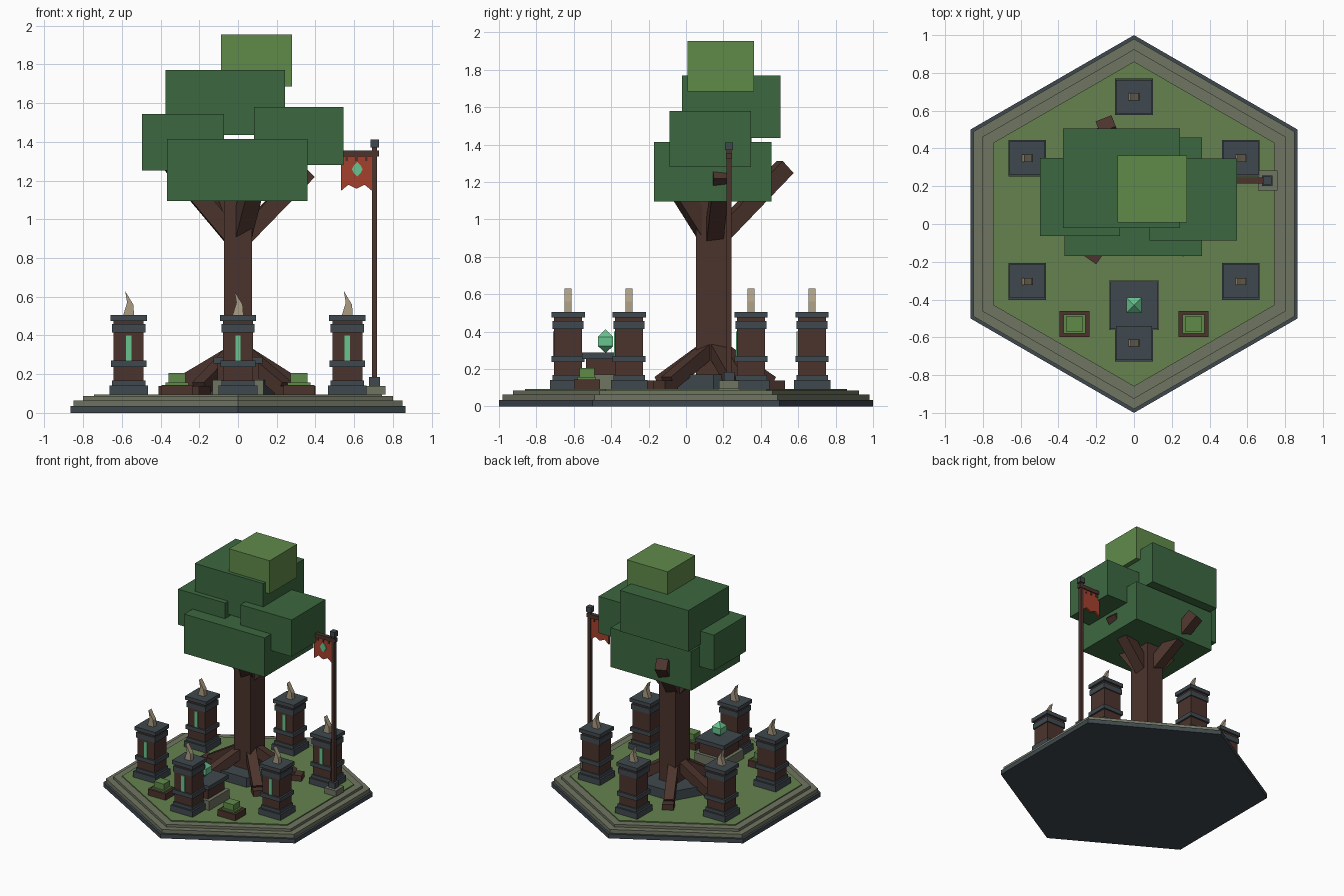
import bpy, bmesh, math
from mathutils import Vector, Matrix

if "Cube" in bpy.data.objects:
    bpy.data.objects.remove(bpy.data.objects["Cube"])


def material(name, r, g, b):
    m = bpy.data.materials.new(name)
    lin = [((c / 255 + 0.055) / 1.055) ** 2.4 for c in (r, g, b)]
    m.diffuse_color = (*lin, 1)
    m.use_nodes = True
    m.node_tree.nodes["Principled BSDF"].inputs["Base Color"].default_value = m.diffuse_color
    return m


SLATE = material("slate", 64, 73, 78)
STONE = material("stone", 112, 117, 97)
GRASS = material("grass", 102, 130, 78)
LEAF = material("dark_leaf", 60, 104, 64)
LIGHT_LEAF = material("light_leaf", 96, 139, 74)
WOOD = material("wood", 76, 52, 45)
CRYSTAL = material("crystal_green", 104, 196, 142)
HORN = material("horn", 172, 158, 132)
RED = material("banner_red", 165, 64, 44)


def finish(name, bm, mat):
    bmesh.ops.recalc_face_normals(bm, faces=bm.faces)
    me = bpy.data.meshes.new(name)
    bm.to_mesh(me)
    bm.free()
    me.materials.append(mat)
    ob = bpy.data.objects.new(name, me)
    bpy.context.collection.objects.link(ob)
    return ob


def box(name, mat, x, y, z, rot=0.0):
    """Box from (min, max) ranges, optionally turned about its own vertical axis."""
    bm = bmesh.new()
    centre = Vector([(r[0] + r[1]) / 2 for r in (x, y, z)])
    size = [r[1] - r[0] for r in (x, y, z)]
    m = Matrix.Translation(centre) @ Matrix.Rotation(rot, 4, 'Z') @ Matrix.Diagonal((*size, 1))
    bmesh.ops.create_cube(bm, size=1, matrix=m)
    return finish(name, bm, mat)


def block(name, mat, cx, cy, w, d, z0, z1, rot=0.0):
    return box(name, mat, (cx - w / 2, cx + w / 2), (cy - d / 2, cy + d / 2), (z0, z1), rot)


def hexagon(name, mat, r, z0, z1, cy=0.0, turn=math.pi / 2):
    bm = bmesh.new()
    ring = [bm.verts.new((r * math.cos(turn + i * math.pi / 3),
                          cy + r * math.sin(turn + i * math.pi / 3), z0)) for i in range(6)]
    extrude(bm, bm.faces.new(ring), (0, 0, z1 - z0))
    return finish(name, bm, mat)


def extrude(bm, face, vec):
    new = bmesh.ops.extrude_face_region(bm, geom=[face])["geom"]
    bmesh.ops.translate(bm, vec=vec, verts=[v for v in new if isinstance(v, bmesh.types.BMVert)])


def plate(name, mat, pts, cx, cy, thick):
    """Front-facing (x, z) outline thickened along y."""
    bm = bmesh.new()
    f = bm.faces.new([bm.verts.new((cx + x, cy - thick / 2, z)) for x, z in pts])
    extrude(bm, f, (0, thick, 0))
    return finish(name, bm, mat)


def beam(name, mat, a, b, w):
    a, b = Vector(a), Vector(b)
    d = b - a
    rot = d.to_track_quat('Z', 'Y').to_matrix().to_4x4()
    m = Matrix.Translation((a + b) / 2) @ rot @ Matrix.Diagonal((w, w, d.length, 1))
    bm = bmesh.new()
    bmesh.ops.create_cube(bm, size=1, matrix=m)
    return finish(name, bm, mat)


# Stepped hexagonal ground
hexagon("ground_rim", SLATE, 1.0, 0, 0.035)
hexagon("ground_lower_step", STONE, 0.98, 0.035, 0.065)
hexagon("ground_upper_step", STONE, 0.925, 0.065, 0.086)
hexagon("ground_grass", GRASS, 0.86, 0.086, 0.094)

# Ring of six horned pillars
G = 0.094
horn_outline = [(-0.028, 0.505), (0.028, 0.505), (0.024, 0.56), (0.005, 0.59),
                (-0.018, 0.63), (-0.008, 0.57)]
for i in range(6):
    ang = math.pi / 2 + i * math.pi / 3
    px, py = 0.652 * math.cos(ang), 0.022 + 0.652 * math.sin(ang)
    block("pillar_foot", SLATE, px, py, 0.2, 0.195, G, 0.142)
    block("pillar_shaft", WOOD, px, py, 0.155, 0.15, 0.142, 0.475)
    block("pillar_lower_band", SLATE, px, py, 0.172, 0.168, 0.142, 0.168)
    block("pillar_middle_band", SLATE, px, py, 0.182, 0.176, 0.237, 0.27)
    block("pillar_upper_band", SLATE, px, py, 0.172, 0.166, 0.415, 0.458)
    block("pillar_cap", SLATE, px, py, 0.188, 0.178, 0.475, 0.505)
    block("pillar_light", CRYSTAL, px, py - 0.078, 0.028, 0.008, 0.27, 0.4)
    plate("pillar_horn", HORN, horn_outline, px, py, 0.038)

# Tree trunk on its slate plinth
TY = 0.147
hexagon("tree_plinth", SLATE, 0.25, G, 0.17, TY, 0)
block("trunk", WOOD, 0, TY, 0.147, 0.187, G, 1.2)

# Roots ending in small blocks
for deg in (-45, 20, 118, 180, 235):
    c, s = math.cos(math.radians(deg)), math.sin(math.radians(deg))
    beam("root", WOOD, (0.03 * c, TY + 0.03 * s, 0.31),
         (0.34 * c, TY + 0.34 * s, 0.125), 0.075)
    block("root_tip", WOOD, 0.36 * c, TY + 0.36 * s, 0.1, 0.085, G, 0.14, math.radians(deg))

# Branches
for end in ((0.36, 0.19, 1.25), (-0.34, 0.12, 1.28), (0.1, -0.1, 1.26), (-0.15, 0.53, 1.28)):
    d = Vector((end[0], end[1] - TY, 0)).normalized() * 0.03
    beam("branch", WOOD, (d.x, TY + d.y, 0.91), end, 0.09)

# Blocky foliage
box("foliage_bottom", LEAF, (-0.367, 0.36), (-0.17, 0.457), (1.095, 1.415))
box("foliage_upper", LEAF, (-0.375, 0.243), (-0.022, 0.505), (1.435, 1.77))
box("foliage_right", LEAF, (0.082, 0.546), (-0.087, 0.347), (1.28, 1.58))
box("foliage_left", LEAF, (-0.497, -0.073), (-0.063, 0.35), (1.253, 1.543))
box("foliage_top", LIGHT_LEAF, (-0.088, 0.28), (0.008, 0.363), (1.685, 1.955))

# Altar with floating crystal
AY = -0.43
block("altar_step", STONE, 0, AY, 0.265, 0.26, G, 0.17)
block("altar_body", WOOD, 0, AY, 0.21, 0.21, 0.17, 0.255)
block("altar_slab", SLATE, 0, AY, 0.255, 0.25, 0.255, 0.288)
bm = bmesh.new()
rings = [[bm.verts.new((0.04 * sx, AY + 0.04 * sy, z))
          for sx, sy in ((-1, -1), (1, -1), (1, 1), (-1, 1))] for z in (0.322, 0.372)]
low, high = bm.verts.new((0, AY, 0.286)), bm.verts.new((0, AY, 0.412))
for i in range(4):
    j = (i + 1) % 4
    bm.faces.new((rings[0][i], rings[0][j], rings[1][j], rings[1][i]))
    bm.faces.new((rings[0][i], rings[0][j], low))
    bm.faces.new((rings[1][i], rings[1][j], high))
finish("altar_crystal", bm, CRYSTAL)

# Planters with shrubs
for sx in (-1, 1):
    block("planter", WOOD, sx * 0.315, -0.53, 0.16, 0.138, G, 0.145)
    block("planter_bed", LIGHT_LEAF, sx * 0.315, -0.53, 0.118, 0.1, 0.145, 0.157)
    block("planter_shrub", LIGHT_LEAF, sx * 0.315, -0.53, 0.09, 0.08, 0.157, 0.205)

# Banner pole
PX, PY = 0.705, 0.23
block("pole_base", STONE, PX + 0.003, PY, 0.105, 0.105, G, 0.14)
block("pole_socket", SLATE, PX, PY, 0.056, 0.056, 0.14, 0.185)
block("pole", WOOD, PX, PY, 0.024, 0.026, 0.185, 1.37)
block("pole_finial", SLATE, PX, PY, 0.044, 0.044, 1.37, 1.412)
box("crossbar", WOOD, (0.53, 0.727), (PY - 0.016, PY + 0.016), (1.325, 1.355))

# Ragged banner, its straps and emblem
plate("banner", RED, [(-0.08, 1.325), (-0.08, 1.147), (-0.042, 1.178), (0, 1.157),
                      (0.042, 1.178), (0.08, 1.147), (0.08, 1.325)], 0.612, PY, 0.014)
for dx in (-0.05, 0, 0.05):
    block("banner_strap", WOOD, 0.612 + dx, PY, 0.014, 0.024, 1.3, 1.33)
plate("banner_emblem", CRYSTAL, [(0, 1.22), (0.018, 1.238), (0.028, 1.258), (0.018, 1.278),
                                 (0, 1.296), (-0.018, 1.278), (-0.028, 1.258),
                                 (-0.018, 1.238)], 0.616, PY - 0.01, 0.008)
